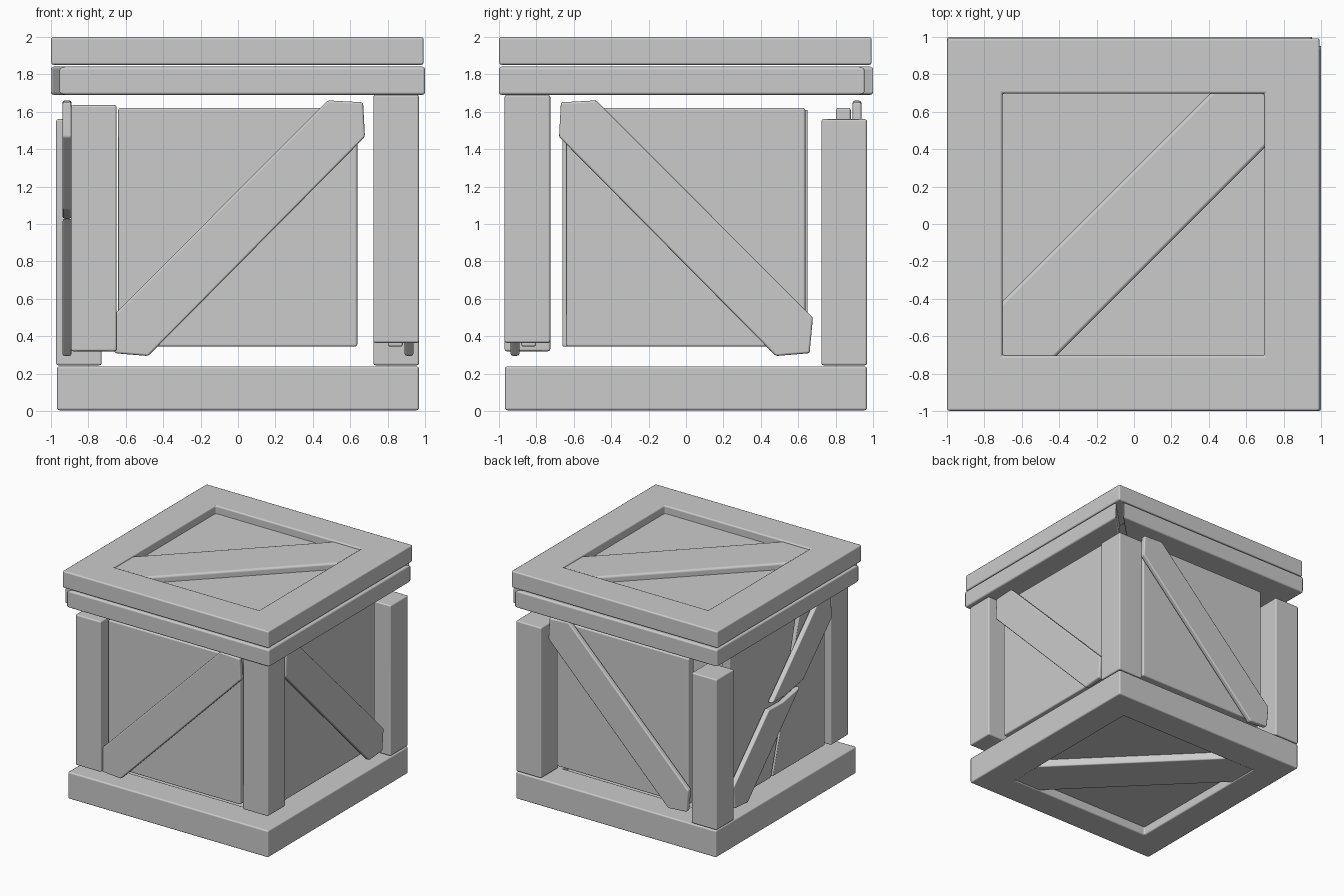
import bpy, bmesh

if "Cube" in bpy.data.objects:
    bpy.data.objects.remove(bpy.data.objects["Cube"])

# Each mapping turns (u, v, depth) of a profile into x, y, z
MAPS = {
    "front": lambda u, v, d: (u, -d, v),
    "back":  lambda u, v, d: (u, d, v),
    "right": lambda u, v, d: (d, u, v),
    "left":  lambda u, v, d: (-d, u, v),
    "flat":  lambda u, v, d: (u, v, d),
}


def finish(name, bm, bevel):
    bmesh.ops.recalc_face_normals(bm, faces=bm.faces[:])
    me = bpy.data.meshes.new(name)
    bm.to_mesh(me)
    bm.free()
    ob = bpy.data.objects.new(name, me)
    bpy.context.collection.objects.link(ob)
    mod = ob.modifiers.new("Bevel", 'BEVEL')
    mod.width = bevel
    mod.segments = 2
    mod.limit_method = 'ANGLE'
    mod.harden_normals = True
    bpy.ops.object.select_all(action='DESELECT')
    ob.select_set(True)
    bpy.context.view_layer.objects.active = ob
    bpy.ops.object.shade_smooth_by_angle(angle=0.7)
    return ob


def prism(name, pts, d0, d1, side="flat", bevel=0.012):
    """Extrude a 2D outline between two depths on one side of the crate."""
    f = MAPS[side]
    bm = bmesh.new()
    a = [bm.verts.new(f(u, v, d0)) for u, v in pts]
    b = [bm.verts.new(f(u, v, d1)) for u, v in pts]
    bm.faces.new(a)
    bm.faces.new(b[::-1])
    n = len(pts)
    for i in range(n):
        j = (i + 1) % n
        bm.faces.new((a[i], b[i], b[j], a[j]))
    return finish(name, bm, bevel)


def rect(u0, u1, v0, v1):
    return [(u0, v0), (u1, v0), (u1, v1), (u0, v1)]


def ring(name, outer, inner, z0, z1, c=0.0):
    """Square frame with a square opening."""
    bm = bmesh.new()
    loops = [[bm.verts.new((sx * h + c, sy * h + c, z))
              for sx, sy in ((-1, -1), (1, -1), (1, 1), (-1, 1))]
             for h, z in ((outer, z0), (outer, z1), (inner, z1), (inner, z0))]
    for k in range(4):
        p, q = loops[k], loops[(k + 1) % 4]
        for i in range(4):
            j = (i + 1) % 4
            bm.faces.new((p[i], p[j], q[j], q[i]))
    return finish(name, bm, 0.013)


def diagonal(h, w, flip=1):
    """Diagonal plank outline clipped by a square of half size h."""
    pts = [(-h, -h), (-h + w, -h), (h, h - w), (h, h), (h - w, h), (-h, -h + w)]
    return [(u * flip, v) for u, v in pts]


# Base: frame, recessed panel and diagonal plank underneath
ring("base_frame", 0.967, 0.70, 0.005, 0.24)
prism("base_panel", rect(-0.75, 0.75, -0.75, 0.75), 0.08, 0.20)
prism("base_plank", diagonal(0.73, 0.28, -1), 0.015, 0.10)

# Lid: frame, recessed panel and diagonal plank on top
ring("lid_frame", 0.995, 0.70, 1.85, 1.998, -0.003)
prism("lid_panel", rect(-0.75, 0.75, -0.75, 0.75), 1.865, 1.93)
prism("lid_plank", diagonal(0.73, 0.29), 1.90, 1.985, bevel=0.02)

# Upper rim: two mitred L halves pulled apart along the diagonal
for name, s in (("rim_front_right", 1), ("rim_back_left", -1)):
    a, b, o = 0.98, 0.71, 0.02 * s
    pts = [(-a, -a), (a, -a), (a, a), (b, b), (b, -b), (-b, -b)]
    prism(name, [(s * u + o, s * v - o) for u, v in pts], 1.69, 1.84, bevel=0.015)

# Corner posts, each slipped a little out of place
for name, x, y, z0, z1 in (("post_front_left", -0.77, -0.847, 0.32, 1.635),
                           ("post_front_right", 0.845, -0.847, 0.365, 1.69),
                           ("post_back_left", -0.85, 0.845, 0.245, 1.56),
                           ("post_back_right", 0.845, 0.845, 0.245, 1.56)):
    h = 0.122
    prism(name, rect(x - h, x + h, y - h, y + h), z0, z1)

# Side panels and their diagonal braces
brace = [(-0.66, 0.31), (-0.48, 0.295), (0.678, 1.465),
         (0.668, 1.65), (0.48, 1.66), (-0.678, 0.50)]
for side, flip in (("front", 1), ("back", 1), ("right", -1)):
    prism(side + "_panel", rect(-0.64, 0.637, 0.345, 1.62), 0.80, 0.88, side)
    prism(side + "_brace", [(u * flip, v) for u, v in brace], 0.89, 0.937, side)

# Left panel, cracked in two
prism("left_panel_rear", [(0.08, 0.345), (0.65, 0.345), (0.65, 1.61), (-0.26, 1.61),
                          (-0.12, 1.05)], 0.80, 0.88, "left", 0.008)
prism("left_panel_fore", [(-0.66, 0.345), (0.065, 0.345), (-0.15, 1.05),
                          (-0.31, 1.61), (-0.66, 1.61)], 0.80, 0.88, "left", 0.008)

# Left brace, snapped in the middle
prism("left_brace_lower", [(0.66, 0.31), (0.678, 0.50), (0.19, 0.99), (0.0, 0.985),
                           (-0.24, 1.03), (0.48, 0.295)], 0.89, 0.937, "left", 0.01)
prism("left_brace_upper", [(-0.668, 1.65), (-0.48, 1.66), (0.15, 1.03), (-0.02, 1.03),
                           (-0.285, 1.075), (-0.678, 1.465)], 0.89, 0.937, "left", 0.01)
